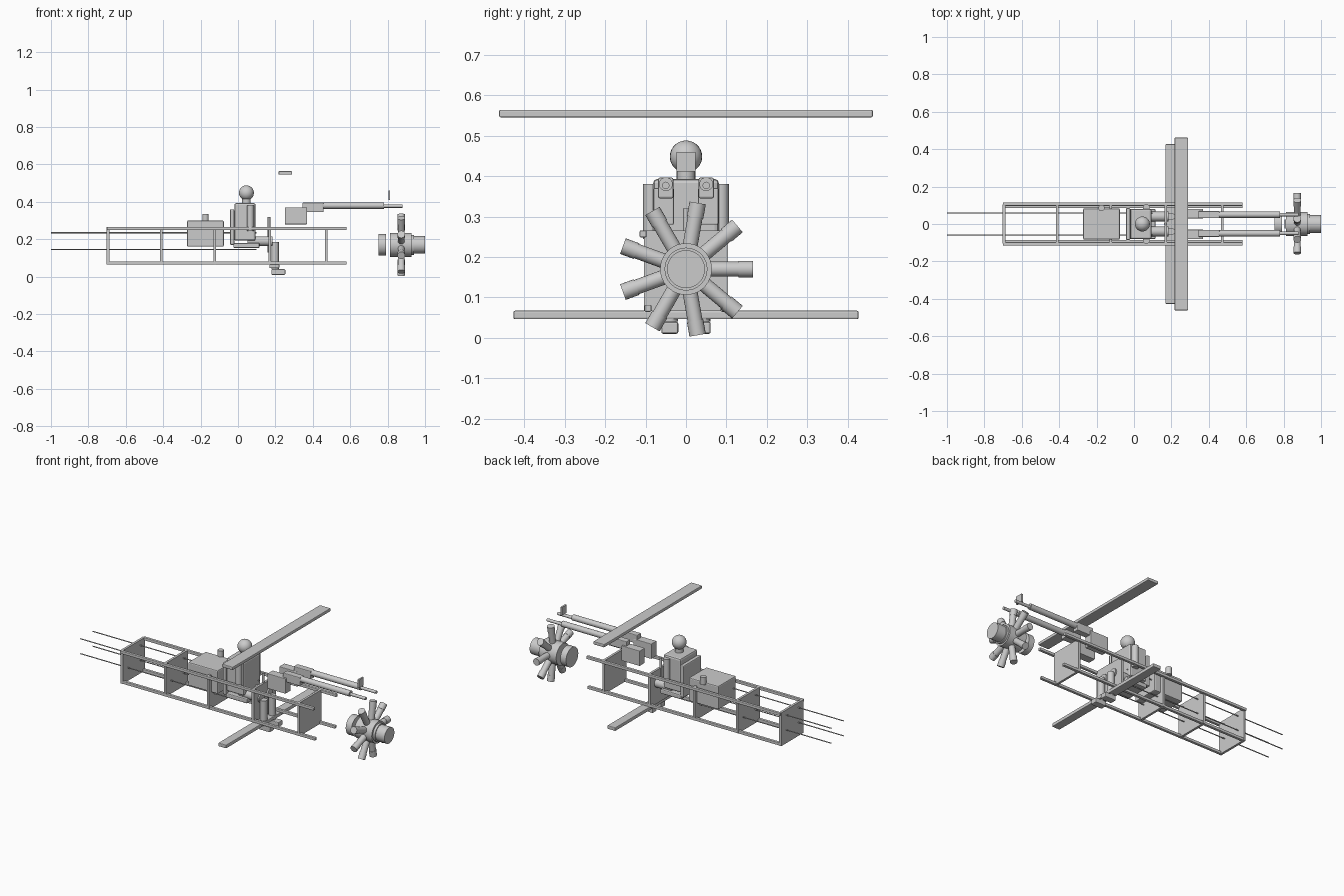
import bpy, math
from mathutils import Vector

if "Cube" in bpy.data.objects:
    bpy.data.objects.remove(bpy.data.objects["Cube"])


def box(name, x, y, z, bevel=0.0):
    """Box from (min, max) ranges, with optional soft edges."""
    bpy.ops.mesh.primitive_cube_add(size=1, location=[sum(r) / 2 for r in (x, y, z)])
    o = bpy.context.object
    o.name = name
    o.scale = [r[1] - r[0] for r in (x, y, z)]
    bpy.ops.object.transform_apply(location=False, rotation=False, scale=True)
    if bevel:
        m = o.modifiers.new("bevel", "BEVEL")
        m.width, m.segments = bevel, 2
    return o


def rod(name, a, b, r, sides=20):
    """Cylinder between two points."""
    a, b = Vector(a), Vector(b)
    bpy.ops.mesh.primitive_cylinder_add(vertices=sides, radius=r, depth=(b - a).length,
                                        location=(a + b) / 2)
    o = bpy.context.object
    o.name = name
    o.rotation_euler = (b - a).to_track_quat('Z', 'Y').to_euler()
    bpy.ops.object.shade_smooth_by_angle(angle=math.radians(40))
    return o


def around(c, w):
    return (c - w / 2, c + w / 2)


# fuselage frame
for x in (-0.695, -0.41, -0.125, 0.17, 0.472):
    box("bulkhead", around(x, 0.014), (-0.104, 0.104), (0.066, 0.265))
for s, side in ((1, "left"), (-1, "right")):
    box("upper_longeron_" + side, (-0.70, 0.58), around(s * 0.106, 0.017), around(0.257, 0.017), 0.003)
    box("lower_longeron_" + side, (-0.70, 0.58), around(s * 0.094, 0.017), around(0.073, 0.017), 0.003)

# wing spars
box("upper_wing_spar", (0.217, 0.289), (-0.462, 0.462), (0.545, 0.564), 0.004)
box("lower_wing_spar", (0.168, 0.221), (-0.427, 0.427), (0.046, 0.067), 0.004)

# control cables
for s in (1, -1):
    for z in (0.235, 0.146):
        rod("control_cable", (-1.0, s * 0.058, z), (0.1, s * 0.058, z), 0.003, 8)

# fuel tank and filler cap
box("fuel_tank", (-0.272, -0.076), (-0.083, 0.083), (0.16, 0.30), 0.006)
rod("filler_cap", (-0.174, 0.085, 0.29), (-0.174, 0.085, 0.335), 0.017)

# seat and control stick
box("seat_pan", (-0.025, 0.115), (-0.08, 0.08), (0.153, 0.18), 0.006)
box("seat_back", (-0.043, -0.02), (-0.085, 0.085), (0.17, 0.36), 0.006)
rod("control_stick", (0.166, 0, 0.13), (0.166, 0, 0.32), 0.007, 12)

# pilot
box("pilot_torso", (-0.02, 0.094), (-0.081, 0.081), (0.192, 0.393), 0.01)
rod("pilot_neck", (0.045, 0, 0.38), (0.045, 0, 0.425), 0.023)
bpy.ops.mesh.primitive_uv_sphere_add(segments=24, ring_count=14, radius=0.04, location=(0.045, 0, 0.448))
bpy.context.object.name = "pilot_head"
bpy.ops.object.shade_smooth()
for s in (1, -1):
    y = s * 0.04
    rod("pilot_arm", (0.066, s * 0.087, 0.245), (0.066, s * 0.087, 0.38), 0.019)
    rod("pilot_thigh", (0.05, y, 0.19), (0.185, y, 0.19), 0.026)
    rod("pilot_shin", (0.198, y, 0.04), (0.198, y, 0.185), 0.02)
    box("pilot_boot", (0.178, 0.253), around(y, 0.042), (0.01, 0.04), 0.005)

# twin guns with ammunition boxes
for s in (1, -1):
    y = s * 0.05
    box("gun_receiver", (0.345, 0.457), around(y, 0.038), (0.345, 0.396), 0.004)
    rod("gun_jacket", (0.45, y, 0.38), (0.78, y, 0.38), 0.017)
    rod("gun_barrel", (0.77, y, 0.377), (0.88, y, 0.377), 0.009, 14)
    box("ammunition_box", (0.25, 0.37), around(s * 0.055, 0.05), (0.28, 0.37), 0.003)
box("gun_sight", (0.804, 0.814), (-0.023, 0.023), (0.411, 0.46))

# radial engine
ez = 0.17
rod("rear_engine_plate", (0.752, 0, ez), (0.79, 0, ez), 0.058, 36)
rod("crankcase", (0.813, 0, ez), (0.928, 0, ez), 0.064, 36)
rod("crankcase_collar", (0.92, 0, ez), (0.942, 0, ez), 0.053, 36)
rod("propeller_hub", (0.935, 0, ez), (1.0, 0, ez), 0.047, 36)
for i in range(9):
    t = math.radians(40 * i)
    d = Vector((0, math.cos(t), math.sin(t)))
    c = Vector((0.873, 0, ez))
    rod("cylinder_barrel", c + d * 0.05, c + d * 0.135, 0.0185)
    rod("cylinder_head", c + d * 0.13, c + d * 0.166, 0.0205)
